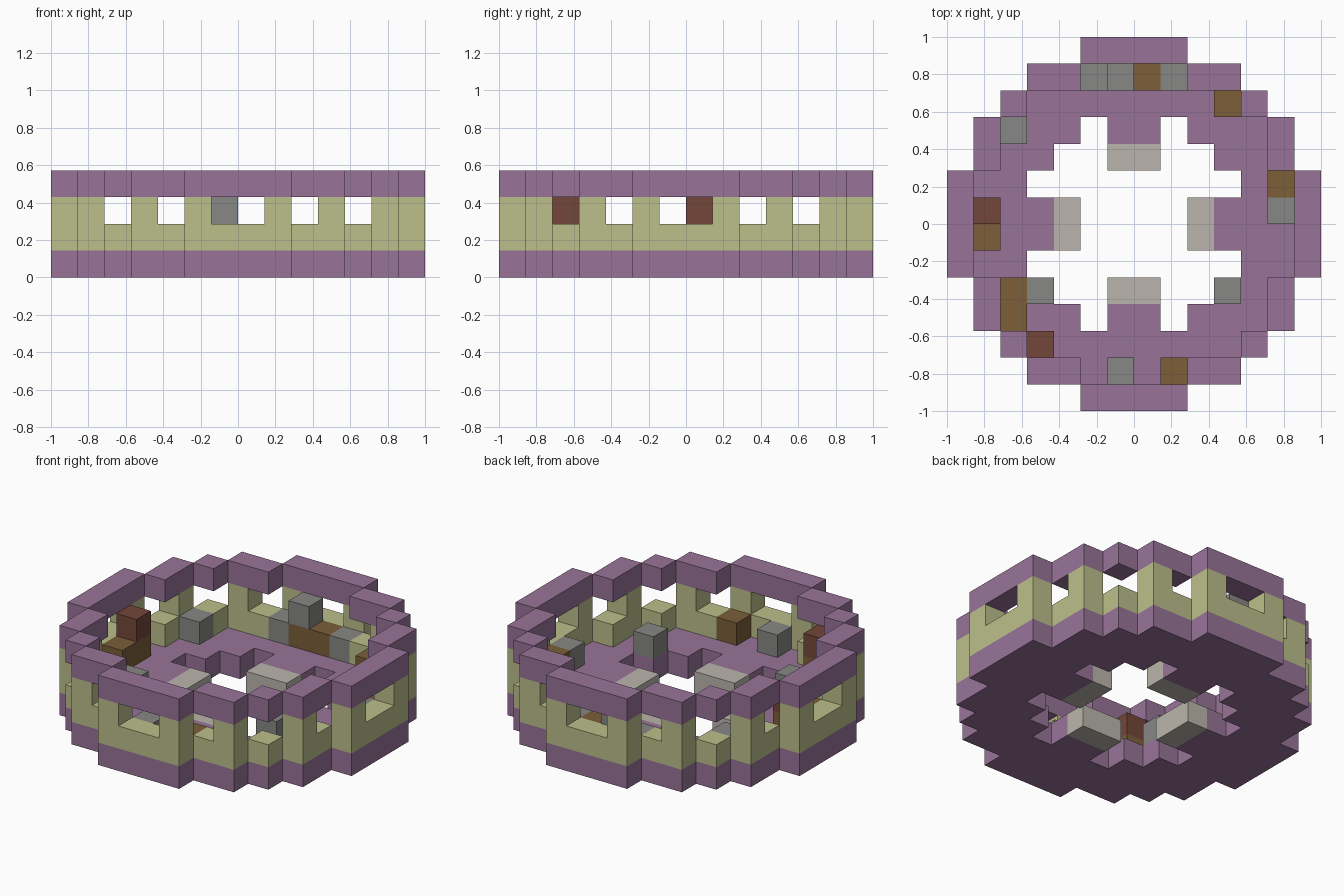
import bpy
import bmesh
from mathutils import Vector

N = 14            # blocks across the whole plan
U = 2.0 / N       # size of one block

cube = bpy.data.objects.get("Cube")
if cube:
    bpy.data.objects.remove(cube, do_unlink=True)


def linear(c):
    c /= 255
    return c / 12.92 if c <= 0.04045 else ((c + 0.055) / 1.055) ** 2.4


def material(name, r, g, b):
    m = bpy.data.materials.new(name)
    col = (linear(r), linear(g), linear(b), 1)
    m.use_nodes = True
    m.diffuse_color = col
    m.node_tree.nodes["Principled BSDF"].inputs["Base Color"].default_value = col
    return m


purple = material("dusty purple", 152, 116, 152)
yellow = material("pale olive yellow", 188, 191, 139)
grey = material("stone grey", 135, 137, 134)
brown = material("wood brown", 124, 95, 57)
red = material("brick red", 116, 70, 58)
beige = material("light beige", 187, 182, 173)


def mirrored(quarter):
    """Repeat the cells of one quarter over all four quarters."""
    return {(a, b) for i, j in quarter for a in (i, N - 1 - i) for b in (j, N - 1 - j)}


def layer(cells, k):
    return {(i, j, k) for i, j in cells}


# Plan shapes, one quarter each
row_start = [5, 3, 2, 1, 1, 0, 0]
disk = mirrored((i, j) for j, s in enumerate(row_start) for i in range(s, 7))
ring = mirrored([(5, 0), (6, 0), (3, 1), (4, 1), (2, 2), (1, 3), (1, 4), (0, 5), (0, 6)])
windows = mirrored([(6, 0), (4, 1), (2, 2), (1, 4), (0, 6)])
steps = mirrored([(6, 4), (4, 6)])
hole = mirrored([(5, 3), (4, 4), (5, 4), (5, 6), (6, 6)] + [(i, 5) for i in range(3, 7)])

# Parts: name -> (material, cells)
parts = {
    "floor": (purple, layer(disk - hole - steps, 0)),
    "inner_steps": (beige, layer(steps, 0)),
    "wall": (yellow, layer(ring, 1) | layer(ring - windows, 2)),
    "top_ring": (purple, layer(ring, 3)),
    "stone_blocks": (grey, layer([(5, 12), (8, 12), (2, 10), (12, 7), (3, 4),
                                  (10, 4), (6, 1)], 1) | {(6, 12, 2)}),
    "wood_blocks": (brown, layer([(6, 12), (7, 12), (10, 11), (12, 8), (1, 6), (1, 7),
                                  (2, 3), (2, 4), (3, 2), (8, 1)], 1)),
    "brick_blocks": (red, layer([(1, 7), (3, 2)], 2)),
}
filled = set().union(*(cells for _, cells in parts.values()))


def build(name, mat, cells):
    """Make the outer skin of a group of blocks, without faces between blocks."""
    bm = bmesh.new()
    for cell in sorted(cells):
        centre = Vector(cell) + Vector((0.5, 0.5, 0.5))
        for axis in range(3):
            for sign in (-1, 1):
                n = Vector((0, 0, 0))
                n[axis] = sign
                if tuple(int(c + d) for c, d in zip(cell, n)) in filled:
                    continue
                u = Vector((0, 0, 0))
                u[(axis + 1) % 3] = 0.5
                v = n.cross(u)
                mid = centre + n / 2
                corners = (mid - u - v, mid + u - v, mid + u + v, mid - u + v)
                bm.faces.new([bm.verts.new((p.x * U - 1, p.y * U - 1, p.z * U))
                              for p in corners])
    bmesh.ops.remove_doubles(bm, verts=bm.verts, dist=U / 100)
    mesh = bpy.data.meshes.new(name)
    bm.to_mesh(mesh)
    bm.free()
    mesh.materials.append(mat)
    bpy.context.collection.objects.link(bpy.data.objects.new(name, mesh))


for part, (mat, cells) in parts.items():
    build(part, mat, cells)
